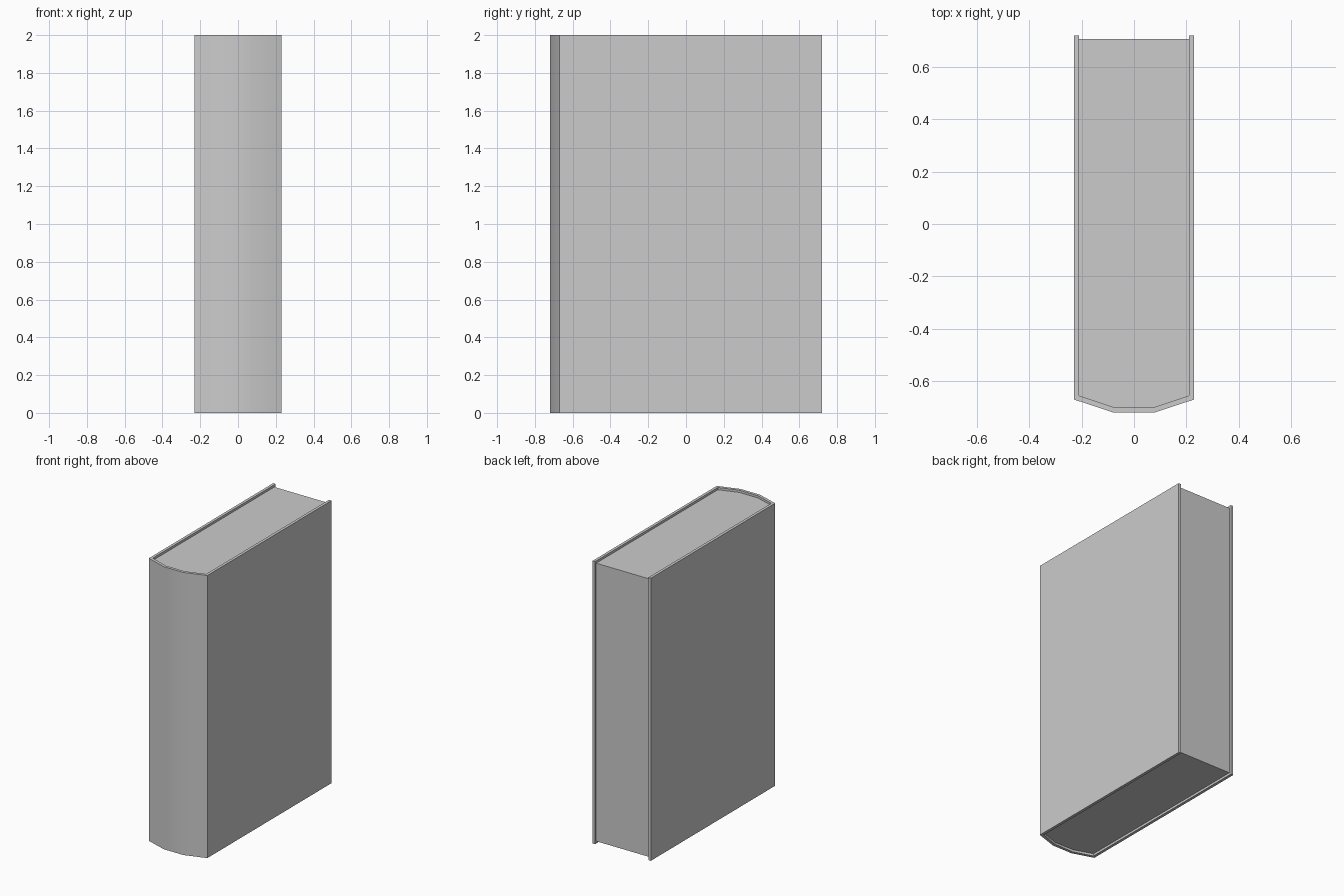
import bpy, bmesh, math

if "Cube" in bpy.data.objects:
    bpy.data.objects.remove(bpy.data.objects["Cube"])


def mirrored(half):
    """Complete an outline from its right half, mirrored across x = 0."""
    return half + [(-x, y) for x, y in reversed(half)]


def prism(name, outline, z0, z1):
    """Extrude a closed xy outline from z0 up to z1."""
    bm = bmesh.new()
    face = bm.faces.new([bm.verts.new((x, y, z0)) for x, y in outline])
    ext = bmesh.ops.extrude_face_region(bm, geom=[face])
    top = [v for v in ext["geom"] if isinstance(v, bmesh.types.BMVert)]
    bmesh.ops.translate(bm, vec=(0, 0, z1 - z0), verts=top)
    bmesh.ops.recalc_face_normals(bm, faces=bm.faces)
    mesh = bpy.data.meshes.new(name)
    bm.to_mesh(mesh)
    bm.free()
    obj = bpy.data.objects.new(name, mesh)
    bpy.context.collection.objects.link(obj)
    bpy.ops.object.select_all(action="DESELECT")
    obj.select_set(True)
    bpy.context.view_layer.objects.active = obj
    bpy.ops.object.shade_smooth_by_angle(angle=math.radians(30))
    return obj


# Half outlines: spine centre, spine corner, fore edge
spine_outer = [(0.077, -0.72), (0.229, -0.67)]
spine_inner = [(0.074, -0.70), (0.209, -0.655)]

# Cover: two boards joined by the faceted, rounded spine
cover_half = spine_outer + [(0.229, 0.72), (0.209, 0.72)] + spine_inner[::-1]
prism("cover", mirrored(cover_half), 0.0, 2.0)

# Page block: fills the cover, slightly recessed at the three open edges
prism("pages", mirrored(spine_inner + [(0.209, 0.706)]), 0.016, 1.984)
